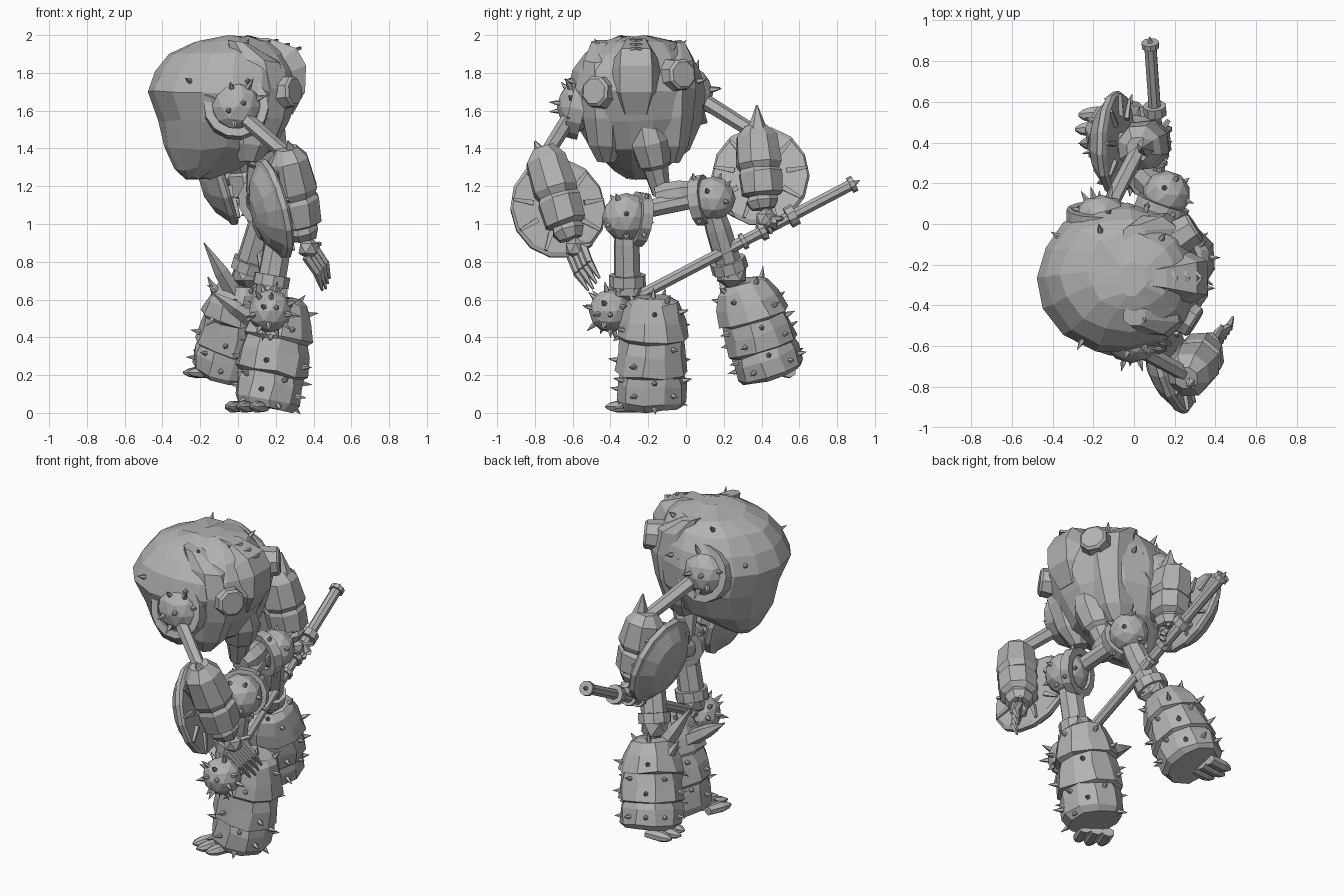
import bpy, bmesh, math, random
from mathutils import Vector as V

if "Cube" in bpy.data.objects:
    bpy.data.objects.remove(bpy.data.objects["Cube"])
rng = random.Random(4)

grey = bpy.data.materials.new("stone grey")
grey.use_nodes = True
grey.diffuse_color = (0.45, 0.45, 0.45, 1)
grey.node_tree.nodes["Principled BSDF"].inputs["Base Color"].default_value = (0.45, 0.45, 0.45, 1)


def finish(name, bm):
    bmesh.ops.recalc_face_normals(bm, faces=bm.faces)
    mesh = bpy.data.meshes.new(name)
    bm.to_mesh(mesh)
    bm.free()
    mesh.materials.append(grey)
    ob = bpy.data.objects.new(name, mesh)
    bpy.context.collection.objects.link(ob)
    return ob


def skin(bm, rings, closed=False):
    """Bridge equal rings of points with faces and cap the ends."""
    loops = [[bm.verts.new(p) for p in r] for r in rings]
    pairs = list(zip(loops, loops[1:])) + ([(loops[-1], loops[0])] if closed else [])
    n = len(loops[0])
    for p, q in pairs:
        for i in range(n):
            j = (i + 1) % n
            bm.faces.new((p[i], p[j], q[j], q[i]))
    if not closed:
        bm.faces.new(loops[0])
        bm.faces.new(loops[-1])


def frame(a, b, hint):
    w = (b - a).normalized()
    u = V(hint)
    u = (u - w * u.dot(w)).normalized()
    return w, u, w.cross(u)


def turned_rings(a, b, profile, n, hint):
    a, b = V(a), V(b)
    w, u, v = frame(a, b, hint)
    rings = []
    for t, ru, rv, *off in profile:
        c = a + (b - a) * t
        if off:
            c += u * off[0] + v * off[1]
        angles = [math.tau * (i + 0.5) / n for i in range(n)]
        rings.append([c + u * ru * math.cos(k) + v * rv * math.sin(k) for k in angles])
    return rings


def turned(name, a, b, profile, n=8, hint=(1, 0.1, 0.05), jitter=0):
    rings = turned_rings(a, b, profile, n, hint)
    if jitter:
        rings = [[p + V(rng.uniform(-jitter, jitter) for _ in "xyz") for p in r] for r in rings]
    bm = bmesh.new()
    skin(bm, rings)
    return finish(name, bm)


def bar(name, a, b, r, r2=None, n=6):
    return turned(name, a, b, [(0, r, r), (1, r2 or r, r2 or r)], n)


def ball(name, c, r, squash=(1, 1, 1), sub=2):
    bm = bmesh.new()
    bmesh.ops.create_icosphere(bm, subdivisions=sub, radius=r)
    for vert in bm.verts:
        vert.co = V(c) + V(x * s for x, s in zip(vert.co, squash))
    return finish(name, bm)


def hoop(name, c, axis, r, thick, n=14, depth=1.0):
    c = V(c)
    w, u, v = frame(c, c + V(axis), (0.3, 0.2, 1))
    rings = []
    for i in range(n):
        k = math.tau * i / n
        d = u * math.cos(k) + v * math.sin(k)
        corners = ((-1, -1), (1, -1), (1, 1), (-1, 1))
        rings.append([c + d * (r + thick * s) + w * thick * depth * h for s, h in corners])
    bm = bmesh.new()
    skin(bm, rings, closed=True)
    return finish(name, bm)


def spikes(name, host, count, length, keep=lambda p, n: True):
    """Spread cones evenly over the faces of a part."""
    spots = [(f.center.copy(), f.normal.copy()) for f in host.data.polygons
             if f.area > 0.0008 and keep(f.center, f.normal)]
    chosen = [spots.pop(rng.randrange(len(spots)))]
    while spots and len(chosen) < count:
        best = max(spots, key=lambda s: min((s[0] - c[0]).length for c in chosen))
        spots.remove(best)
        chosen.append(best)
    bm = bmesh.new()
    for p, n in chosen:
        long = length * rng.uniform(0.8, 1.2)
        skin(bm, turned_rings(p - n * 0.01, p + n * long,
                              [(0, .017, .017), (.4, .013, .013), (1, .001, .001)], 5, (.31, .52, .8)))
    return finish(name, bm)


# Boulder shaped torso, each row: height, half sizes, centre
torso_rows = [(1.24, .07, .06, -.22, -.25), (1.29, .16, .14, -.17, -.25), (1.40, .295, .265, -.095, -.24),
              (1.55, .355, .345, -.07, -.25), (1.70, .405, .37, -.07, -.27), (1.81, .375, .345, -.06, -.265),
              (1.90, .31, .28, -.05, -.25), (1.965, .21, .19, -.02, -.23), (1.992, .07, .08, -.01, -.27)]
torso = turned("torso", (0, 0, 0), (0, 0, 1), torso_rows, 15, (1, 0, 0), 0.009)
spikes("torso_spikes", torso, 7, .05, lambda p, n: abs(n.y) > .45 and p.z > 1.72 and p.x < .15)

# Raised hood strip running over the chest, with cross ridges
hood = [(-.05, 1.985, .03), (.16, 1.985, .07), (.31, 1.93, .11), (.36, 1.84, .12),
        (.355, 1.70, .12), (.29, 1.58, .08)]
rings = []
for x, z, w in hood:
    out = V((x, -.265, z))
    inn = out + (V((-.02, -.265, 1.68)) - out) * 0.3
    across = V((0, w, 0))
    rings.append([out + across * .7, inn + across * 1.2, inn - across * 1.2, out - across * .7])
bm = bmesh.new()
skin(bm, rings)
finish("hood", bm)
for i in range(3):
    x = 0.16 + 0.06 * i
    for s in (-1, 1):
        bar("hood_chevron", (x + .05, -.265, 1.972 - .02 * i), (x, -.265 + s * .06, 1.965 - .025 * i), .01, n=4)

# Chest lobes and octagonal discs
for y, z, s in ((-.47, 1.70, -1), (-.03, 1.79, 1)):
    turned("chest_lobe", (.13, y - s * .02, 1.95), (.06, y - s * .05, 1.33),
           [(0, .06, .05, -.13, 0), (.13, .14, .1, -.03, 0), (.35, .17, .12), (.6, .165, .12),
            (.85, .12, .1), (1, .05, .05)], 8, (1, 0, 0), .005)
    n = V((.83, s * .52, .08))
    c = V((.275, y, z))
    turned("chest_disc", c - n * .1, c + n * .035,
           [(0, .1, .1), (.75, .085, .085), (.9, .085, .085), (1, .07, .07)], 8)

# Waist and pelvis
turned("waist", (.17, -.22, 1.56), (.09, -.13, 1.16),
       [(0, .08, .08), (.3, .12, .11), (.6, .1, .09), (.65, .075, .07), (1, .05, .05)])
bar("pelvis", (.2, -.3, 1.06), (.14, .14, 1.15), .05, n=8)
turned("pelvis_block", (.13, -.16, 1.14), (.13, .03, 1.17),
       [(0, .06, .06), (.3, .08, .075), (.7, .08, .075), (1, .06, .06)])

# Shoulders: spiked caps inside raised rims
for c, s in (((-.01, -.575, 1.62), -1), ((-.16, .035, 1.69), 1)):
    cap = ball("shoulder_cap", c, .135, (1, .8, 1))
    spikes("shoulder_spikes", cap, 10, .055, lambda p, n: n.y * s > .2)
    hoop("shoulder_rim", c, (0, s, .25), .15, .022, depth=1.8)


def arm(side, shoulder, elbow, wrist, tip, shield_c, shield_n, hand_dir, reach):
    """One arm with its forearm guard, round shield and hand."""
    shoulder, elbow, wrist, c, n = map(V, (shoulder, elbow, wrist, shield_c, shield_n))
    n.normalize()
    bar(side + "_upper_arm", shoulder, elbow, .042, .038)
    turned(side + "_forearm_guard", elbow, wrist,
           [(-.1, .06, .06), (.04, .11, .115), (.4, .13, .125), (.48, .11, .11), (.53, .125, .12),
            (.8, .115, .115), (.84, .08, .08), (.9, .09, .09), (1, .065, .065)], 8, jitter=.004)
    w = (wrist - elbow).normalized()
    turned(side + "_elbow_spike", elbow + w * .12 + V((.03, 0, 0)), tip,
           [(0, .055, .065), (.5, .05, .055), (1, .004, .004)], 6)
    turned(side + "_shield", c - n * .03, c + n * .11,
           [(0, .25, .25), (.1, .275, .26), (.3, .27, .255), (.38, .245, .23),
            (.75, .18, .16), (1, .08, .06)], 14, (0, 0, 1))
    # Ribs and mount on the inner face of the shield
    _, u, v = frame(c, c + n, (0, 0, 1))
    for i in range(9):
        d = u * math.cos(i * math.tau / 9) + v * math.sin(i * math.tau / 9)
        bar(side + "_shield_rib", c + d * .14 - n * .035, c + d * .25 - n * .035, .02, .01, 4)
    bar(side + "_shield_mount", c, (elbow + wrist) / 2, .06, n=8)
    # Hand with jointed fingers and a thumb
    hd = V(hand_dir).normalized()
    palm = wrist + hd * .06
    ball(side + "_palm", palm, .06, sub=1)
    _, hu, hv = frame(palm, palm + hd, (.6, .8, 0))
    for i in range(4):
        root = palm + hu * (i - 1.5) * .032 + hd * .02
        mid = root + hd * reach + hv * .02
        bar(side + "_finger", root, mid, .024, .021, 5)
        bar(side + "_fingertip", mid, mid + hd * (reach * 1.1 - .012 * abs(i - 1)) - hv * .02, .023, .007, 5)
    bar(side + "_thumb", palm, palm + hu * .1 + hd * .04, .026, .012, 5)


arm("front", (0, -.6, 1.59), (.265, -.745, 1.36), (.35, -.61, .92), (.265, -.80, 1.44),
    (.185, -.68, 1.08), (-.93, -.22, -.25), (.4, .42, -.82), .11)
arm("rear", (-.14, .05, 1.68), (.025, .37, 1.48), (.085, .41, 1.08), (.04, .375, 1.63),
    (-.095, .395, 1.25), (-.95, .02, -.28), (.25, .15, -.6), .04)

# Long mace: shaft, collars, pommel and spiked head
end, head = V((.08, .88, 1.21)), V((.17, -.40, .54))
bar("mace_shaft", end, head, .032, n=8)
for t, r, half in ((0, .044, .014), (.25, .058, .024), (.37, .05, .016), (.45, .045, .012), (.9, .045, .02)):
    p, d = end.lerp(head, t), (head - end).normalized() * half
    bar("mace_collar", p - d, p + d, r, n=10)
bar("pommel_spike", end, end + (end - head).normalized() * .045, .02, .002)
mace = ball("mace_head", head, .115)
spikes("mace_spikes", mace, 26, .05)

# Hips: spiked balls with toothed collars
for x, y, z, s, r in ((.24, -.315, 1.035, -1, .13), (.16, .145, 1.135, 1, .118)):
    hip = ball("hip_ball", (x, y, z), r)
    spikes("hip_spikes", hip, 9, .035, lambda p, n: n.x > -.3)
    axis = V((-.35, -s, -.15)).normalized()
    rim = hoop("hip_collar", V((x, y, z)) + axis * .07, axis, r - .005, .022, 12, 1.3)
    spikes("hip_teeth", rim, 7, .03, lambda p, n: abs(n.dot(axis)) < .3)


def leg(side, hip, knee, top, sole, toe_root, toe_dir, fins):
    """Thigh, knee, layered spiked boot and toes."""
    hip, knee, top, sole = map(V, (hip, knee, top, sole))
    turned(side + "_thigh", hip, knee, [(0, .06, .06), (.3, .075, .07), (.8, .078, .072), (1, .08, .075)])
    hoop(side + "_knee_band", knee + (hip - knee) * .12, hip - knee, .078, .02, 10, 1.5)
    ball(side + "_knee", knee, .09, sub=1)
    tiers = [(0, .09, .1), (.04, .125, .14), (.2, .165, .175), (.36, .19, .19), (.38, .172, .175), (.5, .185, .185),
             (.68, .195, .195), (.7, .175, .175), (.78, .185, .182), (.94, .18, .182), (1, .15, .16)]
    boot = turned(side + "_boot", top, sole, tiers, 10, jitter=.009)
    spikes(side + "_boot_spikes", boot, 30, .05, lambda p, n: n.dot((sole - top).normalized()) < .6)
    # Flared knee fins
    for base, tip in fins:
        turned(side + "_knee_fin", base, tip, [(0, .09, .05), (.5, .06, .04), (1, .003, .003)], 5, (0, 1, .1))
    # Toes
    td = V(toe_dir).normalized()
    across = td.cross(V((0, 0, 1)))
    for i in (-1, 0, 1):
        p = V(toe_root) + across * .07 * i
        turned(side + "_toe", p - td * .08, p + td * (.1 - .02 * abs(i)),
               [(0, .04, .03), (.6, .04, .032), (.85, .028, .022), (1, .008, .006)], 7, across)


leg("front", (.23, -.315, 1.0), (.17, -.31, .66), (.25, -.175, .61), (.145, -.185, .03),
    (.04, -.325, .033), (-.35, -.85, 0), [((.1, -.18, .48), (-.14, -.19, .64))])
leg("rear", (.15, .14, 1.08), (.05, .24, .74), (.025, .3, .69), (-.07, .455, .2),
    (-.19, .47, .215), (-1, -.05, -.02), [((.0, .27, .6), (-.18, .2, .9)), ((-.04, .36, .5), (-.16, .3, .72))])
